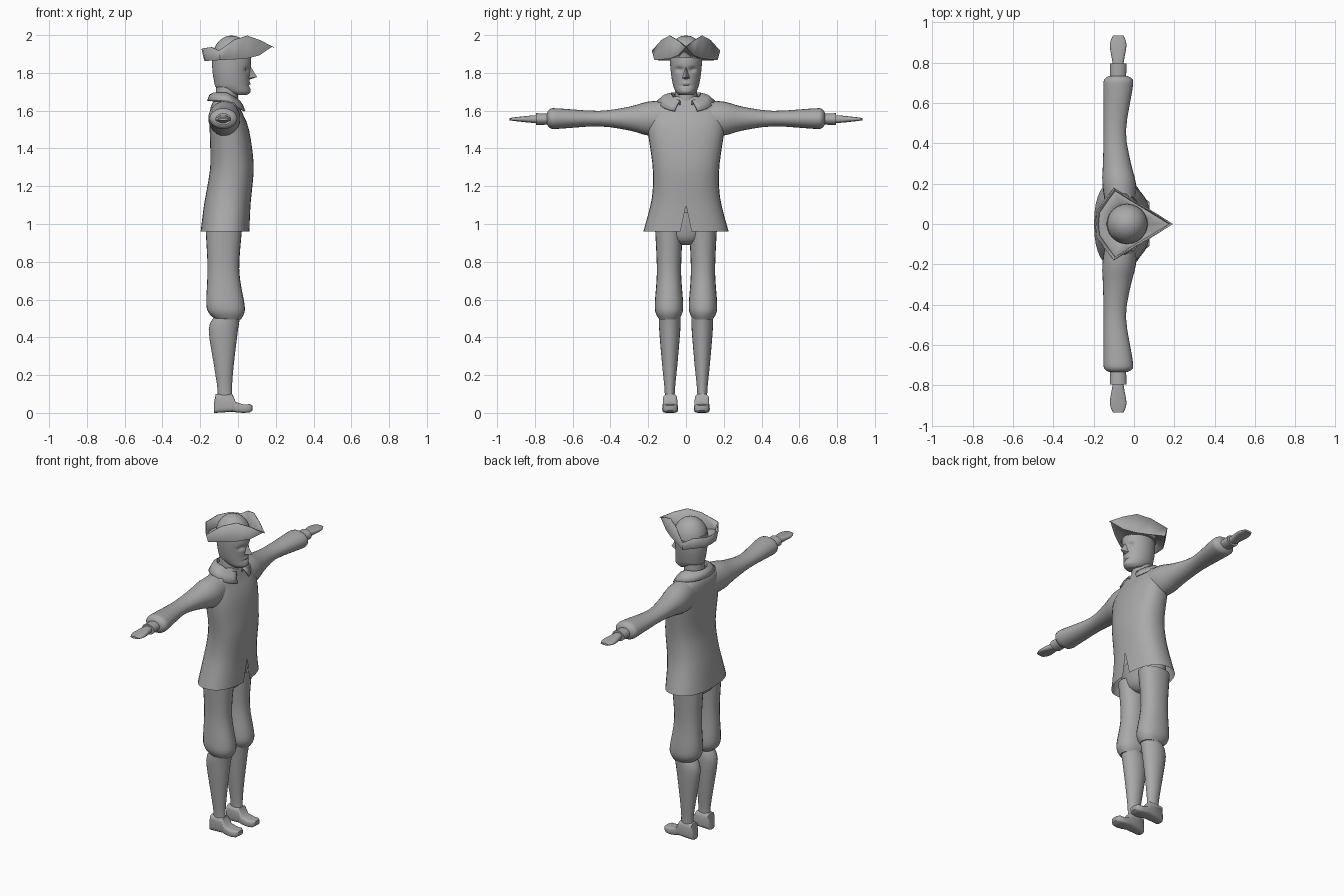
import bpy, bmesh, math
from mathutils import Vector

if "Cube" in bpy.data.objects:
    bpy.data.objects.remove(bpy.data.objects["Cube"])

grey = bpy.data.materials.new("plain grey")
grey.diffuse_color = (0.4, 0.4, 0.4, 1)
grey.use_nodes = True
grey.node_tree.nodes["Principled BSDF"].inputs["Base Color"].default_value = grey.diffuse_color


def finish(name, bm, angle=50, thick=0):
    bmesh.ops.remove_doubles(bm, verts=bm.verts, dist=0.0002)
    bmesh.ops.recalc_face_normals(bm, faces=bm.faces)
    me = bpy.data.meshes.new(name)
    bm.to_mesh(me)
    bm.free()
    ob = bpy.data.objects.new(name, me)
    bpy.context.collection.objects.link(ob)
    me.materials.append(grey)
    if thick:
        m = ob.modifiers.new("thickness", 'SOLIDIFY')
        m.thickness = thick
        m.offset = 0
    bpy.ops.object.select_all(action='DESELECT')
    ob.select_set(True)
    bpy.context.view_layer.objects.active = ob
    bpy.ops.object.shade_smooth_by_angle(angle=math.radians(angle))


def dense(rings, k):
    """Catmull-Rom interpolation between rings."""
    out = []
    for i in range(len(rings) - 1):
        p = [rings[max(0, min(len(rings) - 1, i + d))] for d in (-1, 0, 1, 2)]
        for j in range(k):
            t = j / k
            out.append([0.5 * (2 * b + (c - a) * t + (2 * a - 5 * b + 4 * c - d) * t * t
                               + (3 * b - a - 3 * c + d) * t ** 3) for a, b, c, d in zip(*p)])
    return out + [list(rings[-1])]


def bridge(bm, loops, closed=True):
    rows = [[bm.verts.new(p) for p in loop] for loop in loops]
    n = len(rows[0])
    for a, b in zip(rows, rows[1:]):
        for i in range(n if closed else n - 1):
            j = (i + 1) % n
            bm.faces.new((a[i], a[j], b[j], b[i]))
    return rows


def loft(rings, axis='z', mid=0.0, n=24, power=1.0, caps=(True, True), k=3):
    """Rings are (position, x0, x1, half width) with the width centred on mid;
    along x they are (position, z0, z1, half width)."""
    bm = bmesh.new()
    loops = []
    for t, a0, a1, h in dense(rings, k):
        loop = []
        for i in range(n):
            w = 2 * math.pi * i / n
            c, s = math.cos(w), math.sin(w)
            a = (a0 + a1) / 2 + math.copysign(abs(c) ** power, c) * (a1 - a0) / 2
            b = mid + math.copysign(abs(s) ** power, s) * h
            loop.append({'z': (a, b, t), 'y': (a, t, b), 'x': (t, b, a)}[axis])
        loops.append(loop)
    rows = bridge(bm, loops)
    for cap, row in zip(caps, (rows[0], rows[-1])):
        if cap:
            bm.faces.new(row)
    return bm


def pair(name, rings, axis, **kw):
    """Build a limb part on the left (+y) and its mirror on the right."""
    for s, side in ((1, "left_"), (-1, "right_")):
        bm = loft(rings, axis, **kw)
        for v in bm.verts:
            v.co.y *= s
        finish(side + name, bm, 55)


# Coat body, flared at the hem, with a front slit
bm = loft([(0.96, -0.198, 0.06, 0.226), (1.10, -0.18, 0.066, 0.188), (1.2, -0.162, 0.076, 0.175),
           (1.32, -0.146, 0.083, 0.178), (1.5, -0.15, 0.058, 0.203), (1.6, -0.148, 0.018, 0.2),
           (1.64, -0.135, 0.004, 0.165), (1.675, -0.112, -0.01, 0.07)],
          n=32, power=0.85, caps=(False, True))
slit = [e for e in bm.edges if all(abs(v.co.y) < 1e-4 and v.co.x > 0 and v.co.z < 1.101 for v in e.verts)]
bmesh.ops.split_edges(bm, edges=slit)
for v in bm.verts:
    if abs(v.co.y) < 1e-4 and v.co.x > 0 and v.co.z < 1.09:
        side = sum(f.calc_center_median().y for f in v.link_faces)
        v.co.y = math.copysign((1.10 - v.co.z) * 0.21, side)
finish("coat", bm)

# Flat collar, open at the front
loops = []
for rx, ry, z, drop in ((0.07, 0.072, 1.672, 0.045), (0.075, 0.08, 1.692, 0.045),
                        (0.09, 0.115, 1.682, 0.06), (0.102, 0.15, 1.652, 0.06)):
    angles = [math.radians(24 + 13 * i) for i in range(25)]
    loops.append([(-0.058 + rx * math.cos(w), ry * math.sin(w), z - drop * max(0, math.cos(w)))
                  for w in angles])
bm = bmesh.new()
bridge(bm, loops, closed=False)
finish("collar", bm, thick=0.008)

# Neck, then head with eye sockets and mouth pressed in
finish("neck", loft([(1.63, -0.12, 0.0, 0.062), (1.75, -0.115, 0.0, 0.057)], k=1))
bm = loft([(1.682, -0.1, 0.045, 0.042), (1.70, -0.116, 0.066, 0.057), (1.74, -0.124, 0.061, 0.07),
           (1.80, -0.134, 0.063, 0.08), (1.85, -0.137, 0.07, 0.084), (1.91, -0.135, 0.066, 0.085)],
          n=40, k=8)
for v in bm.verts:
    if v.co.x < 0.01 and v.co.z < 1.73:  # jaw rises toward the back
        v.co.z += (0.01 - v.co.x) * 0.3 * (1.73 - v.co.z) / 0.05
    elif v.co.x > 0.0:
        y, z = abs(v.co.y), v.co.z
        v.co.x -= 0.018 * math.exp(-((y - 0.034) / 0.016) ** 2 - ((z - 1.818) / 0.012) ** 2)
        v.co.x -= 0.007 * math.exp(-(y / 0.025) ** 4 - ((z - 1.732) / 0.005) ** 2)
        v.co.x += 0.006 * math.exp(-(y / 0.022) ** 2 - ((z - 1.743) / 0.006) ** 2)
finish("head", bm, 60)

# Nose
bm = bmesh.new()
top, tip, under = [bm.verts.new(p) for p in ((0.066, 0, 1.835), (0.101, 0, 1.778), (0.062, 0, 1.765))]
for s in (-1, 1):
    brow, wing = bm.verts.new((0.055, s * 0.011, 1.83)), bm.verts.new((0.058, s * 0.02, 1.772))
    for f in ((top, brow, wing), (top, wing, tip), (tip, wing, under)):
        bm.faces.new(f)
finish("nose", bm)

# Domed hat crown
dome = []
for i in range(8):
    c, s = math.cos(i * math.pi / 14.2), math.sin(i * math.pi / 14.2)
    dome.append((1.878 + 0.12 * s, -0.034 - 0.102 * c, -0.034 + 0.102 * c, 0.1 * c))
finish("hat_crown", loft(dome, k=1))

# Three-cornered hat brim: turned-up edge (half, then mirrored), fold line and crown edge
edge = [(0.19, 0, 1.935), (0.12, 0.043, 1.972), (0.05, 0.086, 1.997), (-0.02, 0.127, 1.975),
        (-0.10, 0.178, 1.918), (-0.14, 0.125, 1.936), (-0.185, 0.06, 1.93), (-0.19, 0, 1.926)]
edge += [(x, -y, z) for x, y, z in edge[-2:0:-1]]
fold = [(0.93 * x, 0.93 * y, 1.875 + 0.05 * x + 8 * max(0, x) ** 3) for x, y, z in edge]
inner = []
for x, y, z in fold:
    d = Vector((x + 0.034, y)).normalized()
    inner.append((-0.034 + 0.1 * d.x, 0.098 * d.y, 1.884))
bm = bmesh.new()
bridge(bm, [inner, fold, edge])
finish("hat_brim", bm, 40, thick=0.006)

# Arms: puffed sleeve, cuff and flat hand
pair("sleeve", [(0.08, -0.14, 0.01, 0.098), (0.2, -0.157, 0.01, 0.09), (0.3, -0.154, -0.015, 0.063),
                (0.46, -0.15, -0.04, 0.041), (0.66, -0.151, -0.009, 0.053),
                (0.715, -0.148, -0.006, 0.053), (0.735, -0.122, -0.035, 0.032)], 'y', mid=1.558)
pair("cuff", [(0.72, -0.118, -0.04, 0.028), (0.795, -0.12, -0.036, 0.032)], 'y', mid=1.555, k=1)
pair("hand", [(0.785, -0.104, -0.052, 0.019), (0.81, -0.108, -0.05, 0.02), (0.89, -0.12, -0.037, 0.012),
              (0.934, -0.104, -0.052, 0.006)], 'y', mid=1.555, power=0.75)

# Legs: seat, breeches gathered below the knee, stocking and shoe
finish("seat", loft([(0.89, -0.1, -0.03, 0.03), (0.92, -0.16, 0.005, 0.11), (0.99, -0.172, 0.022, 0.16),
                     (1.06, -0.165, 0.03, 0.16)]))
pair("breeches_leg", [(0.98, -0.172, 0.022, 0.074), (0.8, -0.162, 0.007, 0.065), (0.7, -0.163, 0.012, 0.066),
                      (0.58, -0.168, 0.034, 0.075), (0.53, -0.156, 0.034, 0.071),
                      (0.495, -0.12, 0.015, 0.052)], 'z', mid=0.09, power=0.9)
pair("stocking", [(0.51, -0.125, 0.012, 0.057), (0.44, -0.155, 0.0, 0.056), (0.25, -0.127, -0.023, 0.04),
                  (0.12, -0.108, -0.032, 0.027), (0.05, -0.11, -0.025, 0.027)], 'z', mid=0.086)
pair("shoe", [(-0.126, 0.0, 0.06, 0.025), (-0.118, 0.0, 0.1, 0.033), (-0.03, 0.006, 0.1, 0.038),
              (-0.012, 0.003, 0.058, 0.04), (0.03, 0.0, 0.044, 0.042), (0.06, 0.002, 0.046, 0.038),
              (0.076, 0.012, 0.04, 0.025)], 'x', mid=0.084, power=0.5, k=1)
